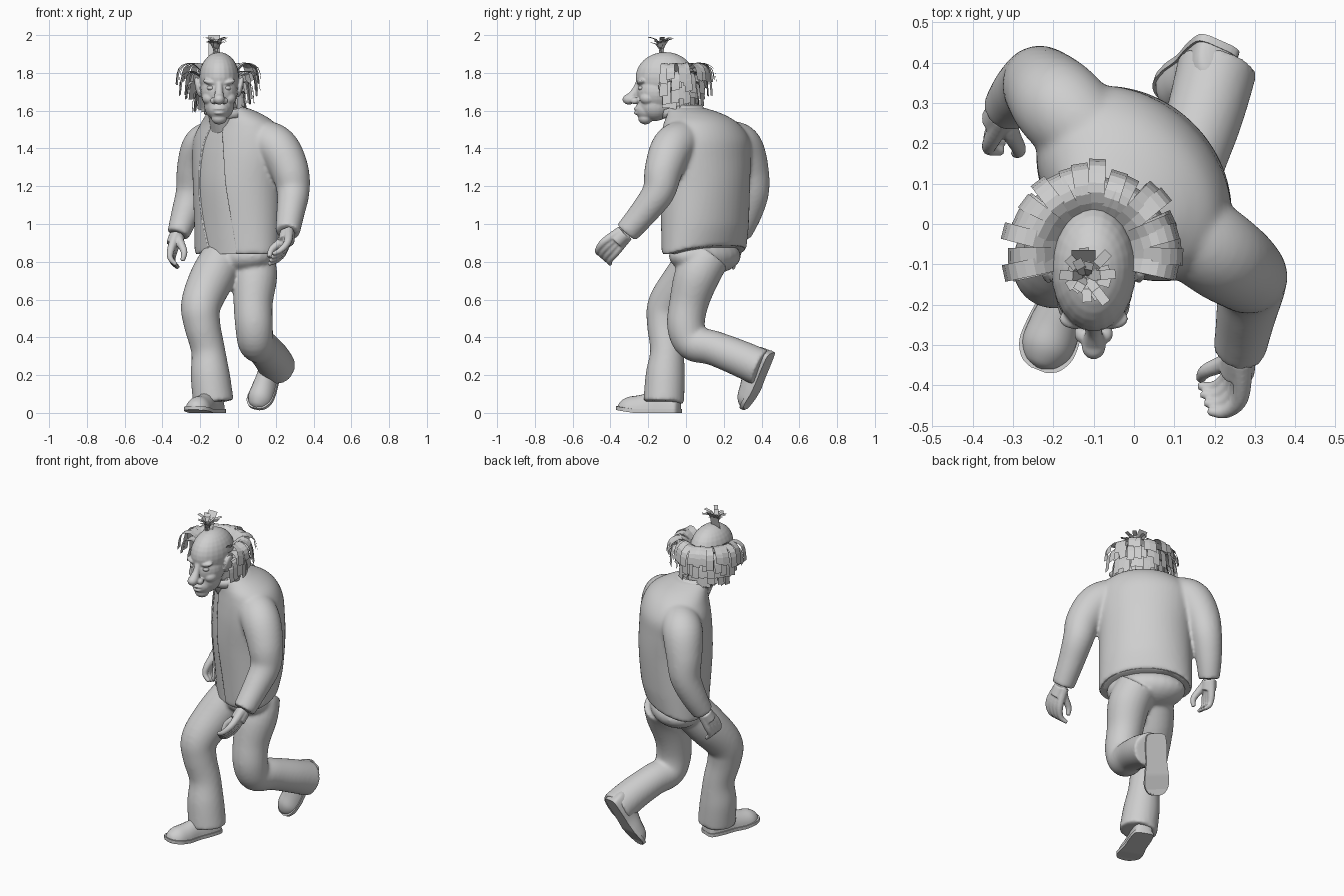
import bpy, bmesh, math, random
from mathutils import Vector, Matrix

random.seed(4)
if "Cube" in bpy.data.objects:
    bpy.data.objects.remove(bpy.data.objects["Cube"])

grey = bpy.data.materials.new("plain_grey")
grey.use_nodes = True
grey.diffuse_color = (0.62, 0.62, 0.62, 1)
grey.node_tree.nodes["Principled BSDF"].inputs["Base Color"].default_value = grey.diffuse_color


def finish(name, bm, smooth=True, voxel=0, relax=4, closed=True):
    """Turn a bmesh into an object, optionally fusing its volumes together."""
    if closed:
        bmesh.ops.recalc_face_normals(bm, faces=bm.faces)
    mesh = bpy.data.meshes.new(name)
    bm.to_mesh(mesh)
    bm.free()
    obj = bpy.data.objects.new(name, mesh)
    bpy.context.collection.objects.link(obj)
    mesh.materials.append(grey)
    if voxel:
        fuse = obj.modifiers.new("fuse", 'REMESH')
        fuse.mode = 'VOXEL'
        fuse.voxel_size = voxel
        fuse.use_smooth_shade = True
        soft = obj.modifiers.new("soften", 'SMOOTH')
        soft.iterations = relax
    elif smooth:
        bpy.ops.object.select_all(action='DESELECT')
        obj.select_set(True)
        bpy.context.view_layer.objects.active = obj
        bpy.ops.object.shade_smooth_by_angle(angle=math.radians(50))
    return obj


def spline(points, steps=5):
    """Catmull-Rom interpolation of tuples of any length."""
    pts = [points[0], *points, points[-1]]
    out = []
    for a, b, c, d in zip(pts, pts[1:], pts[2:], pts[3:]):
        for k in range(steps):
            t = k / steps
            out.append([q + t / 2 * (r - p + t * (2 * p - 5 * q + 4 * r - s + t * (3 * (q - r) + s - p)))
                        for p, q, r, s in zip(a, b, c, d)])
    return out + [list(points[-1])]


def skin(bm, rings, loop=True, caps=True):
    rows = [[bm.verts.new(p) for p in ring] for ring in rings]
    n = len(rows[0])
    for low, high in zip(rows, rows[1:]):
        for i in range(n if loop else n - 1):
            j = (i + 1) % n
            bm.faces.new((low[i], low[j], high[j], high[i]))
    if caps:
        bm.faces.new(rows[0][::-1])
        bm.faces.new(rows[-1])


def limb(bm, points, n=20):
    """Round tube through (x, y, z, radius) stations."""
    path = spline(points)
    spots = [Vector(p[:3]) for p in path]
    side, rings = None, []
    for i, p in enumerate(path):
        along = (spots[min(i + 1, len(spots) - 1)] - spots[max(i - 1, 0)]).normalized()
        side = along.orthogonal() if side is None else side - along * side.dot(along)
        side.normalize()
        other = along.cross(side)
        turns = [math.tau * k / n for k in range(n)]
        rings.append([spots[i] + p[3] * (math.cos(t) * side + math.sin(t) * other) for t in turns])
    skin(bm, rings)


def ball(bm, centre, radii, tilt=0, axis='Y'):
    m = Matrix.Translation(centre) @ Matrix.Rotation(tilt, 4, axis) @ Matrix.Diagonal((*radii, 1))
    bmesh.ops.create_uvsphere(bm, u_segments=24, v_segments=16, radius=1, matrix=m)


# Torso: stations of x, y, z, half width, half depth, turned to the model's right
torso = [(-.005, .095, .84, .265, .175), (0, .1, 1.0, .265, .195), (0, .1, 1.2, .265, .21),
         (0, .1, 1.35, .275, .205), (0, .1, 1.45, .27, .195), (0, .08, 1.53, .225, .17),
         (-.02, .05, 1.58, .16, .14), (-.05, .0, 1.615, .1, .1)]
across = Vector((1, -1, 0)).normalized()
back = Vector((1, 1, 0)).normalized()


def torso_ring(station, scale, start, end, n=47):
    """Arc around the body; the hem rises towards the back."""
    x, y, z, a, b = station
    turns = [math.radians(start + (end - start) * k / n) for k in range(n + 1)]
    hem = Vector((0, 0, max(0, 1 - z) * .3))
    return [Vector((x, y, z)) + scale * (a * math.cos(t) * across + b * math.sin(t) * back)
            + hem * max(0, math.sin(t)) for t in turns]


# Jacket body fused with its sleeves
sleeves = [
    [(.06, .03, 1.44, .1), (.15, -.03, 1.435, .112), (.22, -.08, 1.39, .112), (.275, -.12, 1.28, .101),
     (.292, -.145, 1.17, .087), (.278, -.225, 1.06, .075), (.262, -.315, .955, .065)],
    [(-.05, .17, 1.44, .1), (-.13, .24, 1.435, .112), (-.185, .295, 1.4, .115), (-.222, .335, 1.29, .103),
     (-.242, .352, 1.17, .088), (-.28, .325, 1.05, .075), (-.317, .285, .945, .06)]]
bm = bmesh.new()
skin(bm, [torso_ring(s, 1, 0, 352.5) for s in spline(torso)])
for path in sleeves:
    limb(bm, path, 24)
jacket = finish("jacket", bm, voxel=.01, relax=10)

# Cutter for the open front of the jacket
rings = []
for station in spline(torso)[:-6]:
    rise = min(1, (station[2] - .84) / .7)
    gap = 264 - 16 * math.sin(math.pi * rise), 303 - 20 * rise
    rings.append(torso_ring(station, 1.2, *gap, 12) + torso_ring(station, .9, *gap[::-1], 12))
for p in rings[0]:
    p.z -= .05
bm = bmesh.new()
skin(bm, rings)
cutter = finish("opening_cutter", bm)
cutter.hide_render = True
cutter.display_type = 'WIRE'
opening = jacket.modifiers.new("opening", 'BOOLEAN')
opening.operation = 'DIFFERENCE'
opening.object = cutter

# Undershirt filling the jacket
bm = bmesh.new()
skin(bm, [torso_ring(s, .965, 0, 352.5) for s in spline(torso)])
finish("undershirt", bm)

# Collar standing around the neck, lower at the front
bm = bmesh.new()
band = [torso_ring((-.06, -.005, 1.585, .115, .125), 1, -65, 245), torso_ring((-.07, -.02, 1.63, .1, .11), 1, -65, 245)]
for ring in band:
    for p in ring:
        p.z += .25 * min(0, p.y + .02)
skin(bm, band, loop=False, caps=False)
finish("collar", bm, closed=False).modifiers.new("cloth", 'SOLIDIFY').thickness = .01


# Hands: palm, four curled fingers and a thumb
def hand(name, wrist, knuckle, middle, tip, spread, thumb):
    bm = bmesh.new()
    wrist, spread = Vector(wrist), Vector(spread)
    limb(bm, [(*wrist, .042), (*wrist.lerp(Vector(knuckle), .6), .043)])
    for i in range(4):
        shift = spread * (i - 1.5)
        joints = [wrist + shift * .5] + [Vector(p) + shift for p in (knuckle, middle, tip)]
        limb(bm, [(*p, r) for p, r in zip(joints, (.028, .021, .016, .011))], 10)
    limb(bm, [(*p, r) for p, r in zip([wrist, *thumb], (.03, .023, .018, .012))], 10)
    finish(name, bm, voxel=.005, relax=3)


hand("left_hand", (.262, -.325, .95), (.252, -.4, .88), (.215, -.435, .835), (.172, -.432, .815),
     (-.008, .021, -.018), [(.225, -.345, .905), (.178, -.365, .865), (.165, -.385, .825)])
hand("right_hand", (-.322, .28, .94), (-.348, .24, .86), (-.352, .22, .81), (-.32, .215, .775),
     (.004, .023, -.006), [(-.305, .225, .9), (-.285, .185, .85), (-.295, .175, .805)])

# Trousers: hips and two bent legs fused
bm = bmesh.new()
ball(bm, (-.005, .1, .83), (.225, .15, .1), -math.pi / 4, 'Z')
limb(bm, [(-.075, .08, .83, .115), (-.14, 0, .71, .118), (-.195, -.095, .575, .107), (-.19, -.11, .47, .097),
          (-.158, -.1, .33, .09), (-.147, -.11, .2, .104), (-.13, -.118, .055, .108)], 24)
limb(bm, [(.07, .12, .83, .115), (.088, .06, .73, .12), (.08, .015, .58, .104), (.085, -.0, .46, .1),
          (.095, .035, .372, .095), (.13, .14, .345, .092), (.175, .27, .295, .096), (.208, .395, .24, .1)], 24)
finish("trousers", bm, voxel=.01, relax=8)


# Shoes: stations of length, half width, height
def shoe(name, matrix):
    last = [(.08, .025, .05), (.065, .05, .1), (0, .058, .13), (-.08, .057, .108), (-.15, .065, .09),
            (-.21, .066, .08), (-.25, .045, .055), (-.265, .015, .03)]
    bm = bmesh.new()
    half = [math.pi * k / 12 for k in range(13)]
    skin(bm, [[(w * math.cos(t), y, .012 + h * math.sin(t) * .9) for t in half] for y, w, h in spline(last)])
    finish(name + "_shoe", bm).matrix_world = matrix
    bm = bmesh.new()
    skin(bm, [[(s * (w + .005), y * 1.02, z + max(0, -y - .15) * .15) for s, z in ((-1, 0), (1, 0), (1, .02), (-1, .02))]
              for y, w, h in spline(last)])
    finish(name + "_sole", bm).matrix_world = matrix


shoe("right", Matrix.Translation((-.14, -.11, 0)) @ Matrix.Rotation(-.37, 4, 'Z'))
heelward = Vector((.33, .36, .87)).normalized()
side = heelward.cross(Vector((-.3, -.85, .4))).normalized()
frame = Matrix((side, heelward, side.cross(heelward))).transposed().to_4x4()
shoe("left", Matrix.Translation((.19, .425, .245)) @ frame)

# Head: skull, face and neck fused
bm = bmesh.new()
mid = -.1
ball(bm, (mid, -.11, 1.775), (.106, .157, .135))
ball(bm, (mid, -.155, 1.7), (.098, .108, .11))
ball(bm, (mid, -.165, 1.63), (.08, .09, .085))
ball(bm, (mid, -.205, 1.605), (.058, .065, .056))
ball(bm, (mid, -.215, 1.56), (.042, .038, .033))
limb(bm, [(-.06, .02, 1.5, .085), (-.08, -.03, 1.59, .08), (mid, -.08, 1.68, .078)])
limb(bm, [(mid, -.25, 1.745, .018), (mid, -.268, 1.705, .02), (mid, -.29, 1.67, .028)])
ball(bm, (mid, -.302, 1.66), (.03, .034, .028))
for z, r in ((1.61, .036), (1.588, .031)):
    ball(bm, (mid, -.25, z), (r, .027, .011))
for s in (-1, 1):
    ball(bm, (mid + s * .03, -.272, 1.652), (.018, .023, .018))
    ball(bm, (mid + s * .045, -.235, 1.75), (.042, .026, .015), s * -.25)
    ball(bm, (mid + s * .05, -.2, 1.665), (.04, .045, .035))
    ball(bm, (mid + s * .112, -.11, 1.725), (.015, .036, .056), s * .2)
finish("head", bm, voxel=.005, relax=4)
bm = bmesh.new()
for s in (-1, 1):
    ball(bm, (mid + s * .043, -.235, 1.72), (.021, .02, .014))
finish("eyes", bm)


# Hair: flat ribbons
def ribbon(bm, points, width, direction):
    half = Vector(direction) * width / 2
    skin(bm, [(Vector(p) - half, Vector(p) + half) for p in points], loop=False, caps=False)


bm = bmesh.new()
layers = [(1.8, .225, .05, 1.75), (1.77, .205, .035, 1.7), (1.73, .175, .02, 1.65), (1.69, .14, .005, 1.6)]
for root, reach, lift, tip in layers:
    for k in range(18):
        a = math.radians(-10 + 200 * k / 17 + random.uniform(-4, 4))
        out = Vector((math.cos(a), math.sin(a), 0))
        base = Vector((mid, -.075, 0))
        far = reach * random.uniform(.93, 1.07)
        drop = tip + random.uniform(-.025, .02)
        stops = [(.085, root), (.085 + (far - .085) * .45, root + lift), (far * .93, root + lift * .5), (far, drop)]
        tangent = Vector((-out.y, out.x, random.uniform(-.25, .25)))
        ribbon(bm, [base + out * r + Vector((0, 0, z)) for r, z in spline(stops, 3)], .042, tangent)
finish("side_hair", bm, smooth=False, closed=False)

# Tuft on the crown
bm = bmesh.new()
for k in range(16):
    a = math.tau * k / 16 + random.uniform(-.15, .15)
    out = Vector((math.cos(a), math.sin(a), 0))
    reach, rise = random.uniform(.03, .085), random.uniform(.07, .105)
    base = Vector((-.12, -.13, 1.885))
    points = [base + out * reach * t * t + Vector((0, 0, rise * math.sin(t * 1.6))) for t in (0, .35, .7, 1)]
    ribbon(bm, points, .024, (-out.y, out.x, 0))
ribbon(bm, [(-.125, -.12, 1.885), (-.125, -.1, 1.96), (-.125, -.065, 2)], .06, (1, 0, 0))
finish("crown_tuft", bm, smooth=False, closed=False)
